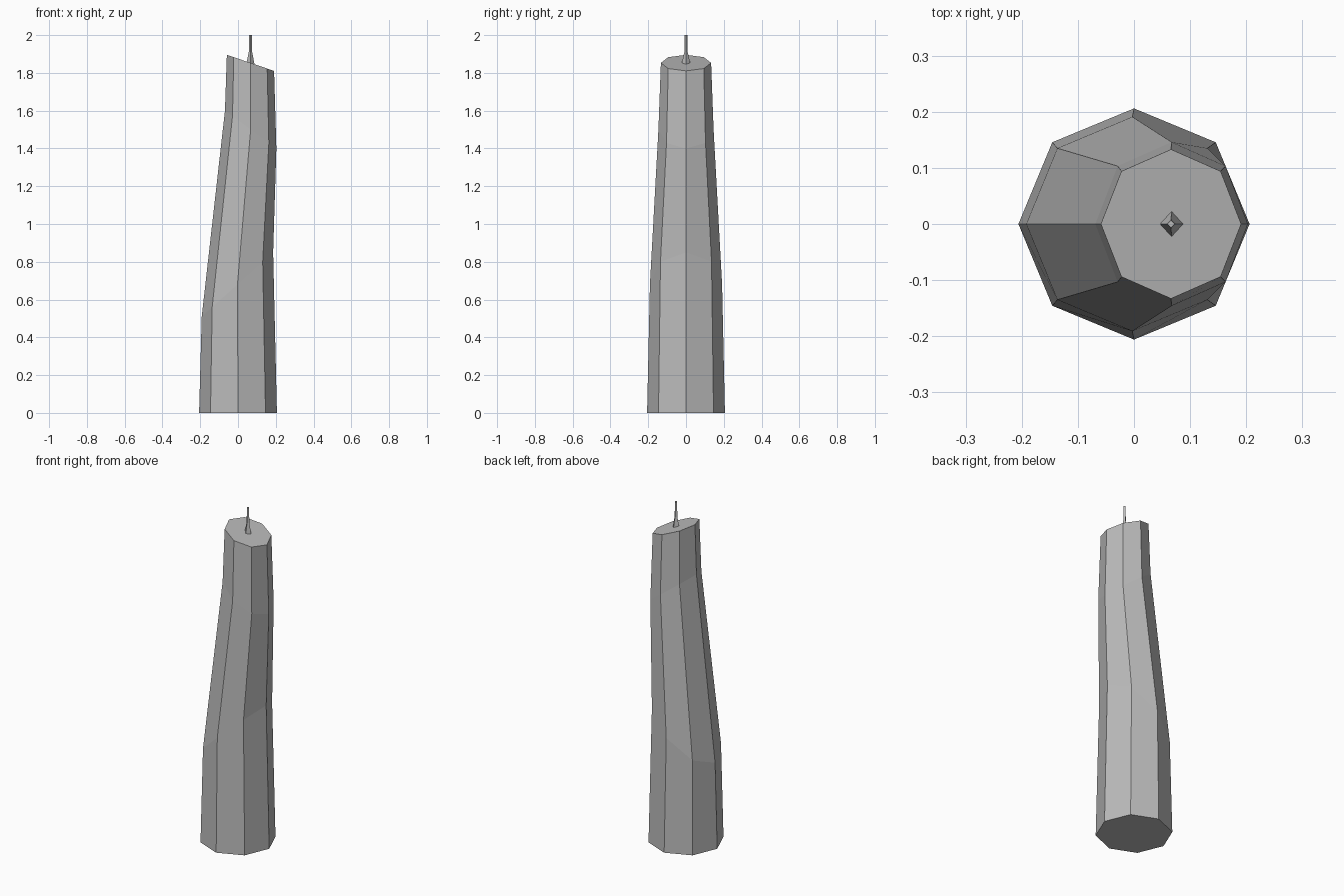
import bpy, bmesh, math

if "Cube" in bpy.data.objects:
    bpy.data.objects.remove(bpy.data.objects["Cube"])

wax = bpy.data.materials.new("plain_grey")
wax.diffuse_color = (0.5, 0.5, 0.5, 1)
wax.use_nodes = True
wax.node_tree.nodes["Principled BSDF"].inputs["Base Color"].default_value = wax.diffuse_color


def loft(name, rings, sides):
    """Skin tilted rings: (centre x, centre z, x radius, y radius, tilt slope)."""
    bm = bmesh.new()
    loops = []
    for cx, cz, rx, ry, slope in rings:
        loop = []
        for i in range(sides):
            a = 2 * math.pi * i / sides
            dx = rx * math.cos(a)
            loop.append(bm.verts.new((cx + dx, ry * math.sin(a), cz + slope * dx)))
        loops.append(loop)
    for low, high in zip(loops, loops[1:]):
        for i in range(sides):
            j = (i + 1) % sides
            bm.faces.new((low[i], low[j], high[j], high[i]))
    bm.faces.new(loops[0][::-1])
    bm.faces.new(loops[-1])
    bmesh.ops.recalc_face_normals(bm, faces=bm.faces)
    mesh = bpy.data.meshes.new(name)
    bm.to_mesh(mesh)
    bm.free()
    mesh.materials.append(wax)
    obj = bpy.data.objects.new(name, mesh)
    bpy.context.collection.objects.link(obj)
    return obj


# Bent, tapering octagonal candle body with a slanted top
loft("candle_body", [
    (0.0, 0.0, 0.206, 0.206, 0.0),
    (-0.003, 0.68, 0.189, 0.191, 0.9),
    (0.067, 1.50, 0.136, 0.146, -0.74),
    (0.066, 1.853, 0.125, 0.133, -0.34),
], 8)

# Thin four-sided wick, flared at its foot
loft("wick", [
    (0.067, 1.85, 0.021, 0.023, -0.34),
    (0.066, 1.91, 0.009, 0.009, 0.0),
    (0.066, 2.0, 0.007, 0.007, 0.0),
], 4)
